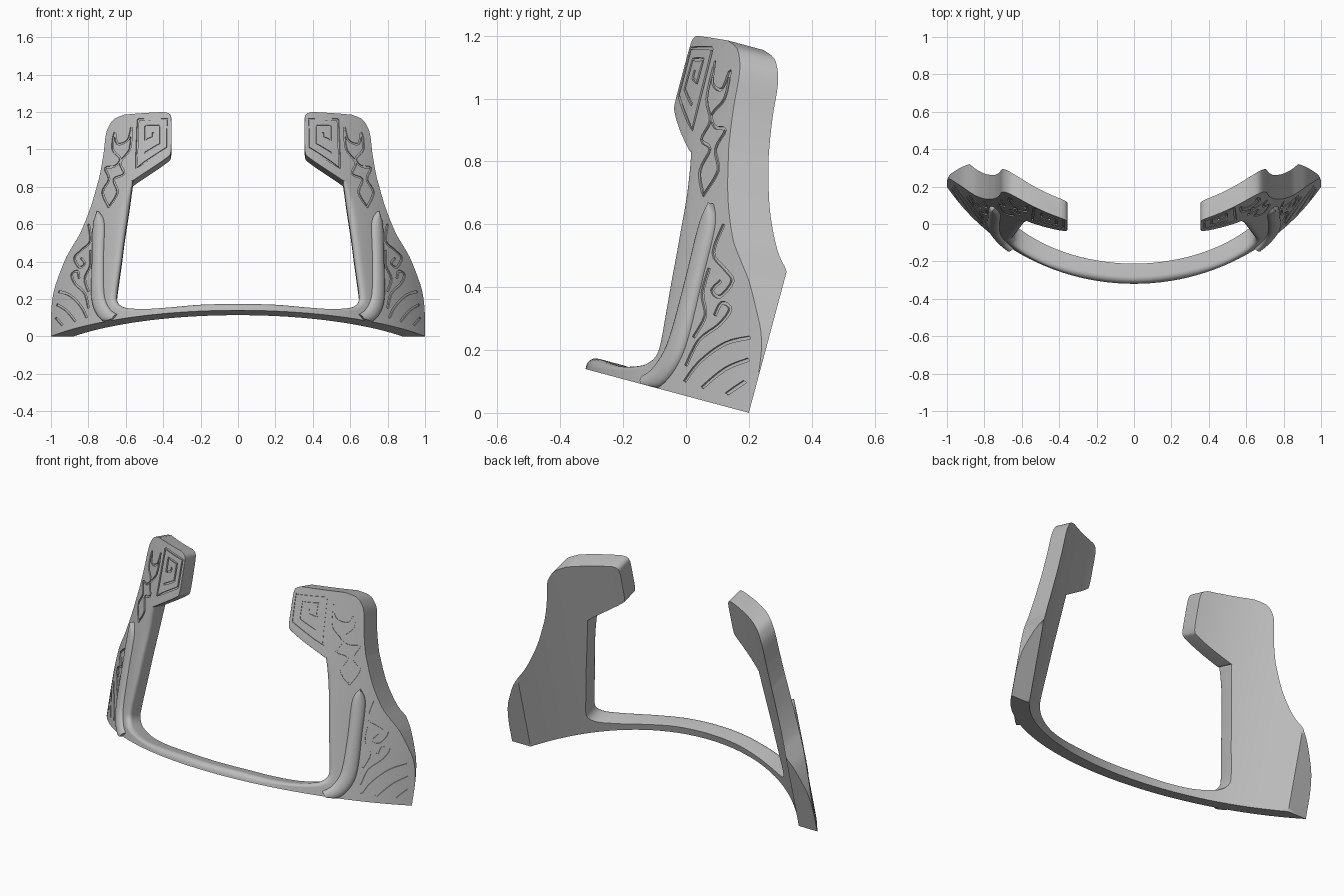
import bpy, bmesh, math
from mathutils import Vector

if "Cube" in bpy.data.objects:
    bpy.data.objects.remove(bpy.data.objects["Cube"])

# The frame is a cylindrical shell, leaning back by TILT
TILT = math.radians(15)
C, S = math.cos(TILT), math.sin(TILT)
CENTRE, R_FRONT, R_BACK = 0.855, 1.2, 1.1
BASE, BACK_LIMIT, BACK_CORNER = 0.052, 0.193, 0.88

grey = bpy.data.materials.new("grey")
grey.use_nodes = True
grey.diffuse_color = (0.5, 0.5, 0.5, 1)
grey.node_tree.nodes["Principled BSDF"].inputs["Base Color"].default_value = (0.5, 0.5, 0.5, 1)


def world(x, y, z):
    return Vector((x, C * y + S * z, C * z - S * y))


def front_y(x):
    return CENTRE - math.sqrt(R_FRONT ** 2 - x * x)


def back_y(x):
    if abs(x) >= BACK_CORNER:
        return BACK_LIMIT
    return min(BACK_LIMIT, CENTRE - math.sqrt(R_BACK ** 2 - x * x))


def height(x, z):
    """Height along the leaning axis of a front point; None is the base."""
    return BASE if z is None else max(BASE, (z + S * front_y(x)) / C)


def spline(points, steps, smooth=True):
    pts = [Vector(p) for p in points]
    out = []
    for i in range(len(pts) - 1):
        b, c = pts[i], pts[i + 1]
        a = pts[max(i - 1, 0)]
        d = pts[min(i + 2, len(pts) - 1)]
        for k in range(steps):
            t = k / steps
            if smooth:
                p = (b * 2 + (c - a) * t + (a * 2 - b * 5 + c * 4 - d) * t ** 2
                     + (b * 3 - a - c * 3 + d) * t ** 3) * 0.5
            else:
                p = b.lerp(c, t)
            out.append(p)
    return out + [pts[-1]]


def loft(bm, rows):
    rings = [[bm.verts.new(p) for p in row] for row in rows]
    n = len(rings[0])
    for a, b in zip(rings, rings[1:]):
        for i in range(n):
            j = (i + 1) % n
            bm.faces.new((a[i], a[j], b[j], b[i]))
    bm.faces.new(rings[0])
    bm.faces.new(rings[-1])


def finish(bm, name):
    bmesh.ops.recalc_face_normals(bm, faces=bm.faces)
    mesh = bpy.data.meshes.new(name)
    bm.to_mesh(mesh)
    bm.free()
    mesh.materials.append(grey)
    ob = bpy.data.objects.new(name, mesh)
    bpy.context.collection.objects.link(ob)
    return ob


def smooth_shade(ob):
    bpy.ops.object.select_all(action="DESELECT")
    ob.select_set(True)
    bpy.context.view_layer.objects.active = ob
    bpy.ops.object.shade_smooth_by_angle(angle=math.radians(32))


def on_surface(x, z, lift):
    k = (R_FRONT + lift) / R_FRONT
    return world(x * k, CENTRE - (CENTRE - front_y(x)) * k, z)


def sweep(bm, path, profile, side):
    """Sweep (sideways, lift) profile along (x, z, width) points on the front."""
    rows = []
    for i, p in enumerate(path):
        t = path[min(i + 1, len(path) - 1)] - path[max(i - 1, 0)]
        t = Vector((t[0], t[1])).normalized()
        row = []
        for u, lift in profile:
            x = p[0] - t.y * u * p[2]
            z = max(BASE, p[1] + t.x * u * p[2])
            row.append(on_surface(side * x, z, lift))
        rows.append(row)
    loft(bm, rows)


# Half outline from middle to tip: inner x, z, outer x, z, edge rounding
OUTLINE = [
    (0, .18, 0, None, .03), (.2, .176, .2, None, .03),
    (.35, .163, .38, None, .03), (.48, .153, .56, None, .03),
    (.58, .157, .74, None, .035), (.625, .172, .88, None, .04),
    (.645, .2, 1, None, .045), (.645, .24, .998, .14, .045),
    (.637, .3, .985, .24, .045), (.63, .35, .96, .32, .045),
    (.62, .42, .92, .42, .045), (.61, .5, .88, .49, .045),
    (.6, .57, .84, .56, .045), (.58, .7, .788, .69, .045),
    (.563, .82, .75, .82, .02), (.553, .838, .742, .85, .004),
    (.46, .9, .73, .91, .004), (.38, .955, .72, .97, .004),
    (.358, .985, .715, 1.01, .004), (.355, 1.08, .708, 1.07, .004),
    (.356, 1.165, .695, 1.115, .004), (.366, 1.19, .665, 1.16, .004),
    (.39, 1.2, .61, 1.185, .004)]


def section(p, n=12):
    xi, zi, xo, zo, r = p
    xo, zo, r = min(xo, 1), max(zo, BASE), max(r, .003)
    a, b = Vector((xi, zi)), Vector((xo, zo))
    length = (b - a).length
    r = min(r, length * 0.8)
    row = []
    for k in range(6):
        ang = math.pi / 2 * k / 6
        q = a.lerp(b, r * (1 - math.cos(ang)) / length)
        row.append((q.x, front_y(q.x) + r * (1 - math.sin(ang)), q.y))
    for k in range(n + 1):
        q = a.lerp(b, r / length + (1 - r / length) * k / n)
        row.append((q.x, front_y(q.x), q.y))
    # The back stops at a vertical crease where it meets the rear facet
    crease = 0.93
    if xo > BACK_CORNER:
        crease = min(crease, (BACK_CORNER - xi) / (xo - xi))
    for t in [1] + [crease * k / n for k in range(n, -1, -1)]:
        q = a.lerp(b, t)
        row.append((q.x, back_y(q.x), q.y))
    return row


# Frame: base band, two legs and their inward tips
keys = [(a, height(a, b), c, height(c, d), r) for a, b, c, d, r in OUTLINE]
half = [section(p) for p in spline(keys, 4)]
rows = [[(-x, y, z) for x, y, z in row] for row in reversed(half[1:])] + half
bm = bmesh.new()
loft(bm, [[world(*p) for p in row] for row in rows])
frame = finish(bm, "frame")

# Carved ornament lines: (smooth, points)
ORNAMENT = {
    "tip_border": (False, [(.535, 1.16), (.375, 1.16), (.378, 1.01), (.545, .9), (.535, 1.16)]),
    "tip_key": (False, [(.5, .98), (.415, 1.03), (.415, 1.125), (.495, 1.125),
                        (.495, 1.05), (.455, 1.065), (.455, 1.09)]),
    "flame_outer": (True, [(.57, 1.12), (.59, 1.05), (.645, 1.03), (.66, 1.09), (.67, 1.0),
                           (.63, .95), (.66, .91), (.71, .9), (.69, .84), (.725, .77), (.69, .69)]),
    "flame_inner": (True, [(.57, 1.1), (.58, 1.0), (.63, .93), (.61, .87),
                           (.665, .84), (.645, .77), (.685, .7)]),
    "upper_scroll": (True, [(.8, .6), (.79, .51), (.84, .46), (.875, .42),
                            (.85, .37), (.82, .39), (.84, .42)]),
    "lower_scroll": (True, [(.8, .15), (.82, .23), (.87, .28), (.89, .33), (.86, .35), (.85, .31)]),
    "scroll_stem": (True, [(.79, .46), (.79, .38), (.82, .31), (.8, .24)]),
    "high_arc": (True, [(.96, .24), (.9, .22), (.84, .16), (.81, .1)]),
    "middle_arc": (True, [(.97, .17), (.92, .14), (.87, .08)]),
    "low_arc": (True, [(.975, .1), (.94, .06)]),
}
groove = [(-1, .01), (1, .01), (1, -.007), (-1, -.007)]
bm = bmesh.new()
for smooth, pts in ORNAMENT.values():
    path = spline([(x, height(x, z), .005) for x, z in pts], 4, smooth)
    for side in (-1, 1):
        sweep(bm, path, groove, side)
cutter = finish(bm, "groove_cutter")
cutter.hide_render = True

carve = frame.modifiers.new("carve", "BOOLEAN")
carve.operation, carve.solver, carve.object = "DIFFERENCE", "EXACT", cutter
carve.use_self = True
bpy.context.view_layer.update()
carved = bpy.data.meshes.new_from_object(frame.evaluated_get(bpy.context.evaluated_depsgraph_get()))


def volume(mesh):
    b = bmesh.new()
    b.from_mesh(mesh)
    v = abs(b.calc_volume())
    b.free()
    return v


frame.modifiers.clear()
if abs(volume(carved) / volume(frame.data) - 1) < 0.03:
    carved.materials.clear()
    carved.materials.append(grey)
    frame.data = carved
bpy.data.objects.remove(cutter)
smooth_shade(frame)

# Pointed raised ridge down each leg, curling inward at the foot
RIDGE = [(.742, .665, .05), (.743, .6, 1), (.748, .42, 1.05), (.75, .25, 1.15),
         (.738, .17, 1.2), (.705, .115, 1.2), (.66, .092, 1)]
path = spline([(x, height(x, z), w) for x, z, w in RIDGE], 6)
arch = [(.028 * math.cos(a), .024 * math.sin(a))
        for a in (math.pi * k / 10 for k in range(11))]
arch += [(-.028, -.01), (.028, -.01)]
for name, side in (("right_ridge", -1), ("left_ridge", 1)):
    bm = bmesh.new()
    sweep(bm, path, arch, side)
    smooth_shade(finish(bm, name))
